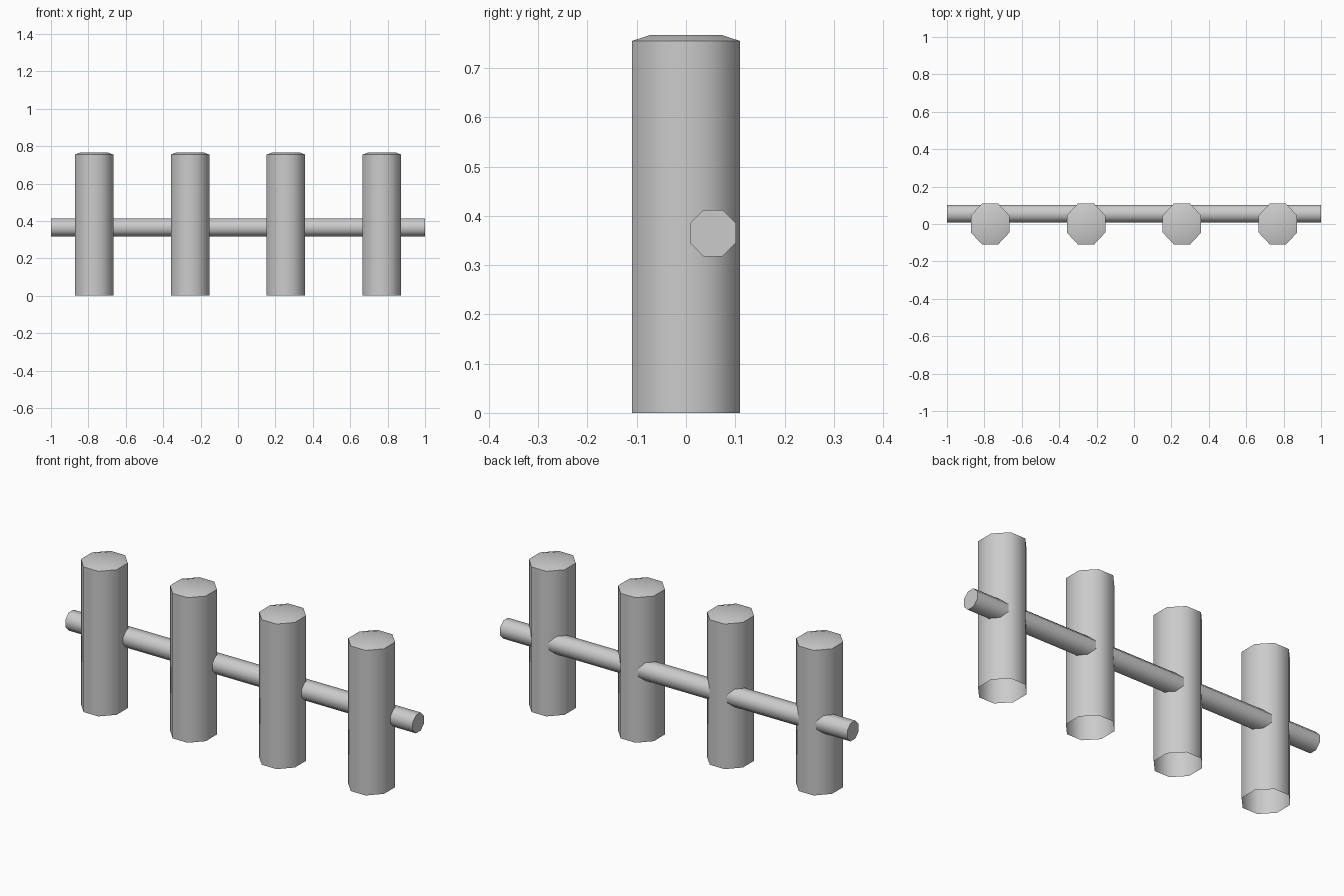
import bpy, bmesh, math

if "Cube" in bpy.data.objects:
    bpy.data.objects.remove(bpy.data.objects["Cube"], do_unlink=True)

GREY = (0.6, 0.6, 0.6, 1)
grey = bpy.data.materials.new("plain grey")
grey.use_nodes = True
grey.diffuse_color = GREY
grey.node_tree.nodes["Principled BSDF"].inputs["Base Color"].default_value = GREY


def octagon(bm, place, rx, ry):
    """Ring of eight vertices with flat sides, given as half-widths."""
    k = 1 / math.cos(math.pi / 8)
    angles = [math.pi / 8 + i * math.pi / 4 for i in range(8)]
    return [bm.verts.new(place(rx * k * math.cos(a), ry * k * math.sin(a))) for a in angles]


def loft(name, rings, cap_start):
    """Join octagonal rings (placing function, half-widths) into one object."""
    bm = bmesh.new()
    loops = [octagon(bm, *ring) for ring in rings]
    for a, b in zip(loops, loops[1:]):
        for i in range(8):
            j = (i + 1) % 8
            bm.faces.new((a[i], a[j], b[j], b[i]))
    bm.faces.new(loops[-1])
    if cap_start:
        bm.faces.new(loops[0][::-1])
    mesh = bpy.data.meshes.new(name)
    bm.to_mesh(mesh)
    bm.free()
    mesh.materials.append(grey)
    obj = bpy.data.objects.new(name, mesh)
    bpy.context.collection.objects.link(obj)
    bpy.ops.object.select_all(action="DESELECT")
    obj.select_set(True)
    bpy.context.view_layer.objects.active = obj
    bpy.ops.object.shade_smooth_by_angle(angle=math.radians(60))
    return obj


def level(z):
    return lambda u, v: (u, v, z)


def station(x):
    return lambda u, v: (x, 0.055 + u, 0.365 + v)


# Upright posts: open underneath, chamfered on top
for i in range(4):
    post = loft(f"post_{i + 1}", [
        (level(0), 0.103, 0.11),
        (level(0.755), 0.103, 0.11),
        (level(0.767), 0.07, 0.073),
    ], cap_start=False)
    post.location.x = (i - 1.5) * 0.513

# Horizontal rail running through the back of the posts
loft("rail", [(station(-1), 0.047, 0.047), (station(1), 0.047, 0.047)], cap_start=True)
